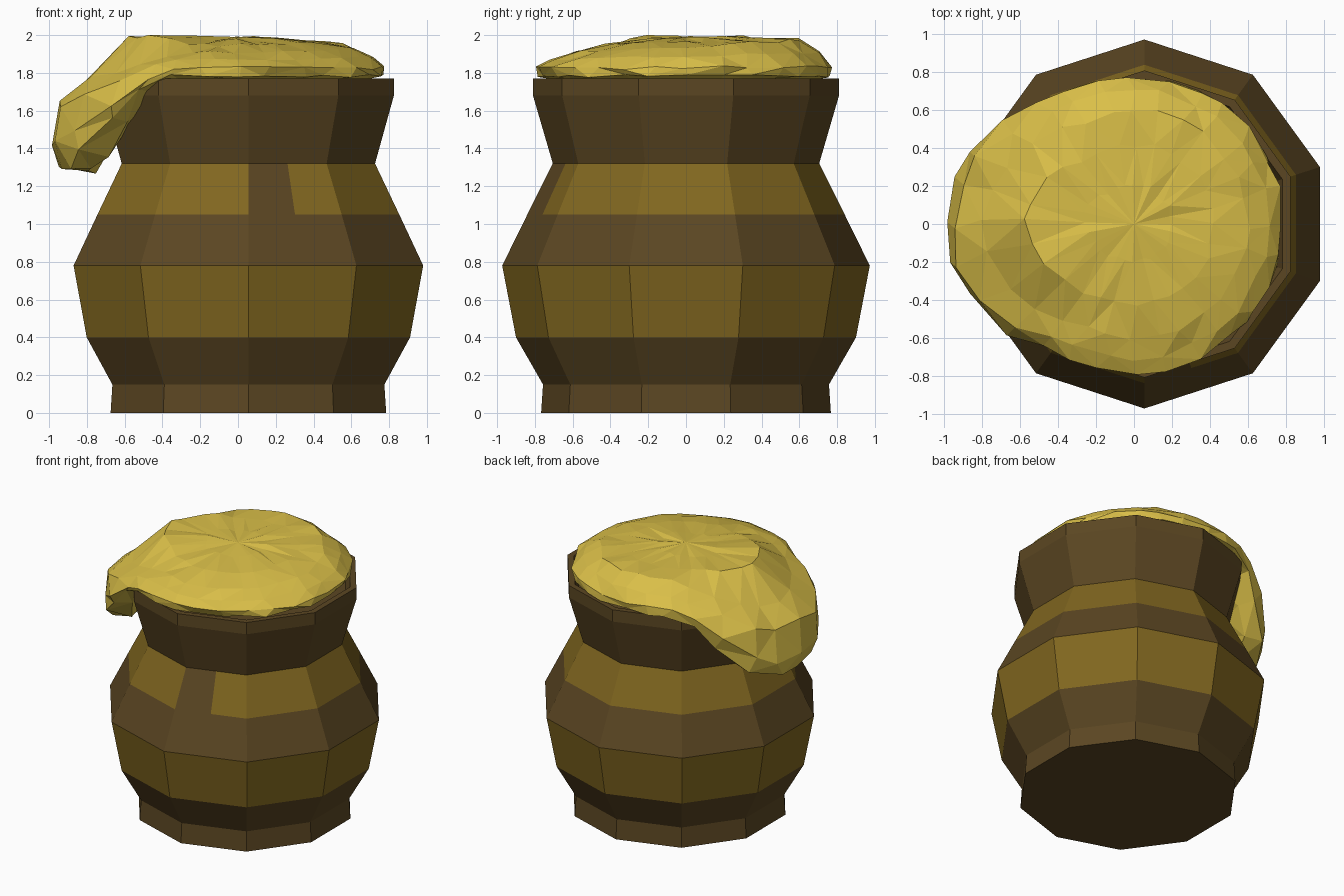
import bpy, bmesh, math, random
from math import sin, cos, radians

if "Cube" in bpy.data.objects:
    bpy.data.objects.remove(bpy.data.objects["Cube"])

random.seed(4)


def material(name, color):
    m = bpy.data.materials.new(name)
    m.diffuse_color = (*color, 1)
    m.use_nodes = True
    m.node_tree.nodes["Principled BSDF"].inputs["Base Color"].default_value = m.diffuse_color
    return m


BROWN = material("dark_clay", (0.105, 0.062, 0.016))
GOLD = material("ochre_glaze", (0.22, 0.135, 0.014))
HONEY = material("honey", (0.70, 0.52, 0.065))


def finish(bm, name, mats):
    bmesh.ops.recalc_face_normals(bm, faces=bm.faces[:])
    mesh = bpy.data.meshes.new(name)
    bm.to_mesh(mesh)
    bm.free()
    for m in mats:
        mesh.materials.append(m)
    ob = bpy.data.objects.new(name, mesh)
    bpy.context.collection.objects.link(ob)
    return ob


# Pot: ten-sided lathe, (radius, height, colour of band above)
SIDES, CX = 10, 0.055
profile = [(0.767, 0, 0), (0.757, 0.15, 0), (0.90, 0.40, 1), (0.973, 0.78, 0),
           (0.84, 1.05, 1), (0.705, 1.32, 0), (0.81, 1.68, 0), (0.81, 1.77, 0),
           (0.765, 1.77, 0), (0.735, 1.69, 0)]
bm = bmesh.new()
rings = []
for r, z, _ in profile:
    rings.append([bm.verts.new((CX + r * cos(radians(-90 + 36 * i)),
                                r * sin(radians(-90 + 36 * i)), z)) for i in range(SIDES)])
for k in range(len(rings) - 1):
    lo, hi = rings[k], rings[k + 1]
    for i in range(SIDES):
        j = (i + 1) % SIDES
        if k == 4 and i == 0:
            # glaze gap: half of one front panel stays dark
            a = bm.verts.new((lo[i].co + lo[j].co) / 2)
            b = bm.verts.new((hi[i].co + hi[j].co) / 2)
            bm.faces.new((lo[i], a, b, hi[i])).material_index = 0
            bm.faces.new((a, lo[j], hi[j], b)).material_index = 1
        else:
            bm.faces.new((lo[i], lo[j], hi[j], hi[i])).material_index = profile[k][2]
bm.faces.new(rings[0])
bm.faces.new(rings[-1])
finish(bm, "pot", [BROWN, GOLD])

# Honey: radial cap section blended into an overflowing drip section on the left
cap = [(0.20, 1.98), (0.42, 1.96), (0.60, 1.93), (0.71, 1.885), (0.785, 1.83),
       (0.775, 1.785), (0.70, 1.77), (0.60, 1.74)]
drip = [(0.25, 1.99), (0.56, 2.00), (0.79, 1.77), (0.94, 1.64), (0.98, 1.43),
        (0.945, 1.30), (0.79, 1.285), (0.65, 1.47)]
tilt = [0.012, 0.03, 0.05, 0.03, 0.01, 0, 0, 0]
SEG = 28


def honey_ring(k):
    ring = []
    for i in range(SEG):
        a = radians(360 * i / SEG)
        off = abs(360 * i / SEG - 180)
        t = max(0, min(1, (63 - off) / 51))
        w = t * t * (3 - 2 * t)
        r = cap[k][0] * (1 - w) + drip[k][0] * w
        z = cap[k][1] * (1 - w) + drip[k][1] * w
        s = sin(a) * (1 - w)
        z += tilt[k] * (s if s > 0 else 0.35 * s)
        # lumpy surface, larger where the honey runs down
        j = 0.012 + 0.012 * w
        if k < 7:
            r += random.uniform(-j, j) * 1.2
            z += random.uniform(-j, j * 0.6)
            a += random.uniform(-0.05, 0.05)
        ring.append(bm.verts.new((max(-0.985, r * cos(a)), r * sin(a), min(z, 2.0))))
    return ring


bm = bmesh.new()
rings = [honey_ring(k) for k in range(len(cap))]
top = bm.verts.new((0, 0, 1.99))
base = bm.verts.new((0, 0, 1.74))
for i in range(SEG):
    j = (i + 1) % SEG
    bm.faces.new((top, rings[0][i], rings[0][j]))
    bm.faces.new((base, rings[-1][j], rings[-1][i]))
    for lo, hi in zip(rings, rings[1:]):
        bm.faces.new((lo[i], hi[i], hi[j], lo[j]))
bmesh.ops.triangulate(bm, faces=bm.faces[:])
finish(bm, "honey_overflow", [HONEY])
